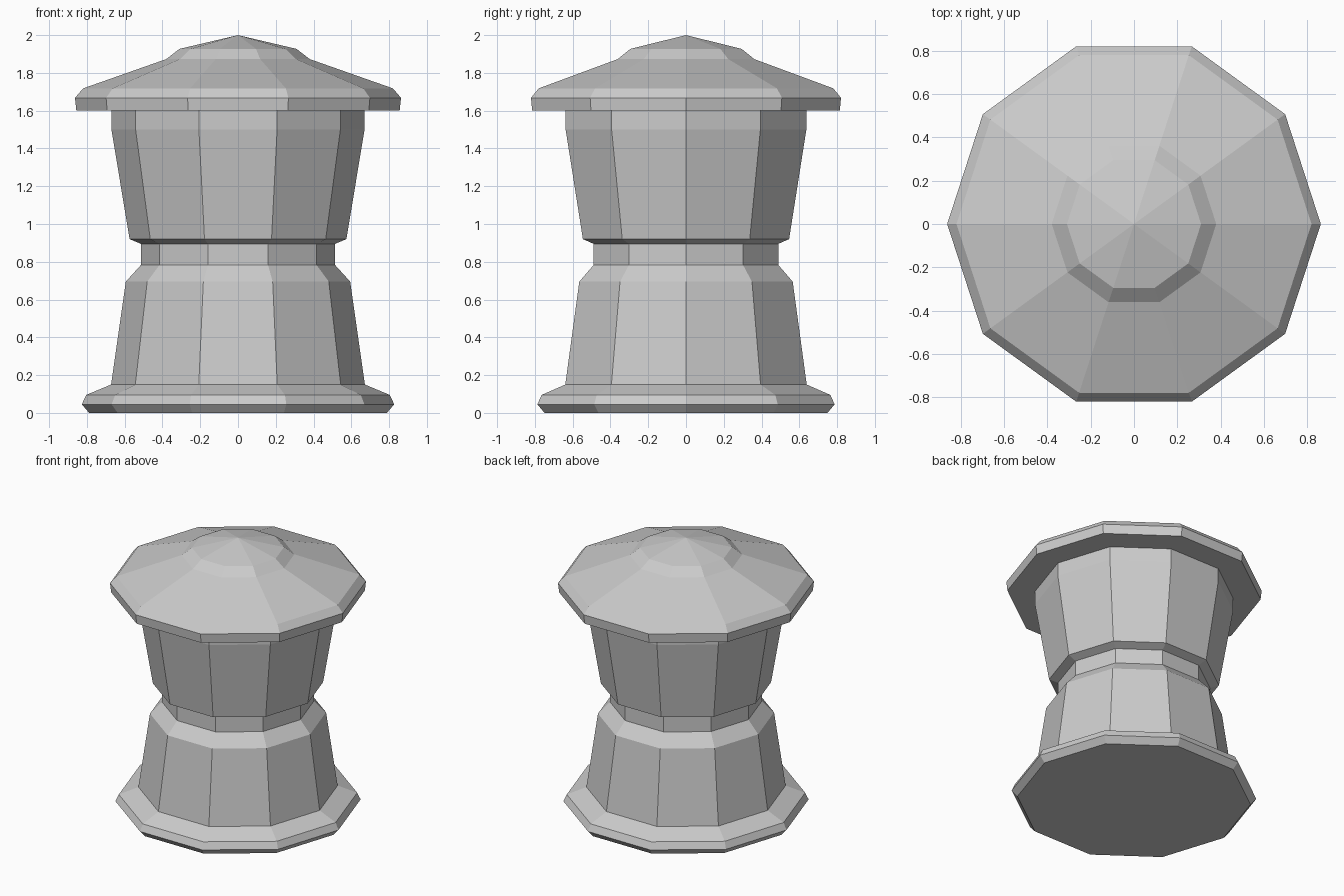
import bpy, bmesh
from math import cos, sin, tau

if "Cube" in bpy.data.objects:
    bpy.data.objects.remove(bpy.data.objects["Cube"])

SIDES = 10


def lathe(name, profile):
    """Revolve (radius, z) points, bottom to top, into a flat-faced ten-sided part."""
    bm = bmesh.new()
    rings = []
    for r, z in profile:
        if r == 0:
            rings.append([bm.verts.new((0, 0, z))] * SIDES)
        else:
            rings.append([bm.verts.new((r * cos(tau * i / SIDES), r * sin(tau * i / SIDES), z))
                          for i in range(SIDES)])
    for low, high in zip(rings, rings[1:]):
        for i in range(SIDES):
            j = (i + 1) % SIDES
            corners = dict.fromkeys((low[i], low[j], high[j], high[i]))
            bm.faces.new(list(corners))
    mesh = bpy.data.meshes.new(name)
    bm.to_mesh(mesh)
    bm.free()
    obj = bpy.data.objects.new(name, mesh)
    bpy.context.collection.objects.link(obj)
    return obj


# Flared foot, closed underneath
lathe("foot", [(0, 0), (0.788, 0), (0.827, 0.045), (0.804, 0.095), (0.672, 0.15)])

# Tapered lower body with sloping shoulder
lathe("lower_body", [(0.672, 0.15), (0.594, 0.695), (0.514, 0.783)])

# Narrow waist
lathe("waist", [(0.514, 0.783), (0.514, 0.895)])

# Upper body widening towards the lid
lathe("upper_body", [(0.514, 0.895), (0.574, 0.92), (0.67, 1.5), (0.67, 1.6)])

# Overhanging lid with raised pointed crown
lathe("lid", [(0.67, 1.6), (0.856, 1.6), (0.863, 1.668), (0.82, 1.718), (0.38, 1.873)])
lathe("lid_crown", [(0.38, 1.873), (0.31, 1.927), (0, 2.0)])
